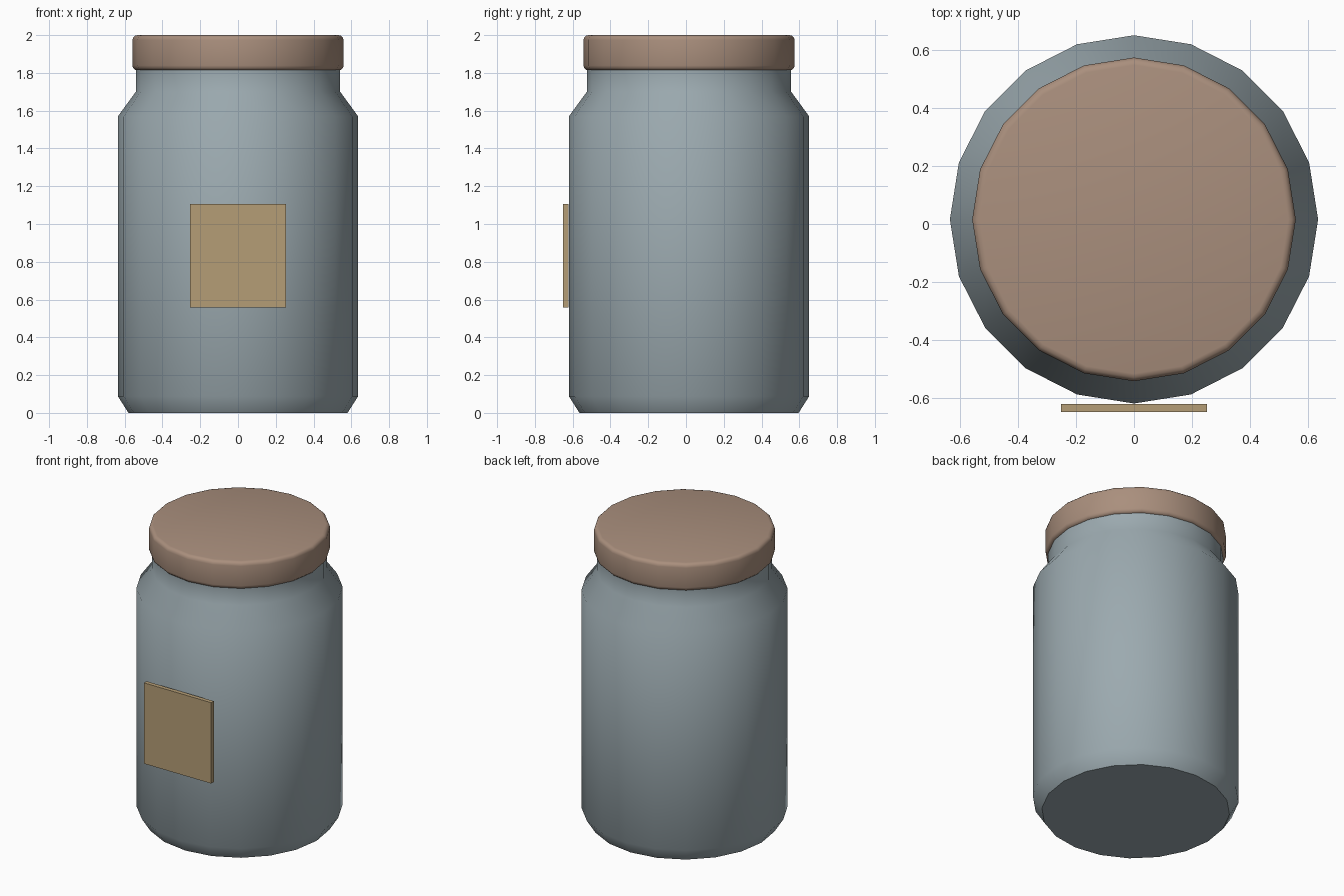
import bpy, bmesh, math

if "Cube" in bpy.data.objects:
    bpy.data.objects.remove(bpy.data.objects["Cube"])

SIDES = 20
CY = 0.016  # jar axis sits slightly behind the origin


def material(name, rgb):
    m = bpy.data.materials.new(name)
    m.diffuse_color = (*rgb, 1.0)
    m.use_nodes = True
    m.node_tree.nodes["Principled BSDF"].inputs["Base Color"].default_value = m.diffuse_color
    return m


def finish(bm, name, mat):
    bmesh.ops.recalc_face_normals(bm, faces=bm.faces)
    me = bpy.data.meshes.new(name)
    bm.to_mesh(me)
    bm.free()
    me.materials.append(mat)
    ob = bpy.data.objects.new(name, me)
    bpy.context.collection.objects.link(ob)
    return ob


def turned(name, profile, mat):
    """Closed solid of revolution from (radius, z) points."""
    bm = bmesh.new()
    rings = []
    for r, z in profile:
        rings.append([bm.verts.new((r * math.sin(2 * math.pi * i / SIDES),
                                    CY + r * math.cos(2 * math.pi * i / SIDES), z))
                      for i in range(SIDES)])
    for a, b in zip(rings, rings[1:]):
        for i in range(SIDES):
            j = (i + 1) % SIDES
            bm.faces.new((a[i], a[j], b[j], b[i]))
    bm.faces.new(rings[0])
    bm.faces.new(rings[-1])
    ob = finish(bm, name, mat)
    bpy.ops.object.select_all(action='DESELECT')
    ob.select_set(True)
    bpy.context.view_layer.objects.active = ob
    bpy.ops.object.shade_smooth_by_angle(angle=math.radians(40))
    return ob


glass = material("blue grey glass", (0.33, 0.40, 0.43))
wood = material("brown lid", (0.40, 0.275, 0.205))
paper = material("tan label", (0.46, 0.34, 0.18))

# Jar body with chamfered base, sloped shoulder and neck
turned("jar_body", [(0.58, 0.0), (0.636, 0.088), (0.636, 1.57),
                    (0.541, 1.70), (0.541, 1.815)], glass)

# Lid with rounded rims
B, R, Z0, Z1 = 0.026, 0.559, 1.813, 2.0
arc = [math.radians(a) for a in (0, 30, 60, 90)]
lid = [(R - B + B * math.sin(a), Z0 + B - B * math.cos(a)) for a in arc]
lid += [(R - B + B * math.cos(a), Z1 - B + B * math.sin(a)) for a in arc]
turned("lid", lid, wood)

# Flat label plate on the front
bm = bmesh.new()
bmesh.ops.create_cube(bm, size=1.0)
for v in bm.verts:
    v.co = (v.co.x * 0.506, v.co.y * 0.028 - 0.636, v.co.z * 0.55 + 0.832)
finish(bm, "label", paper)
